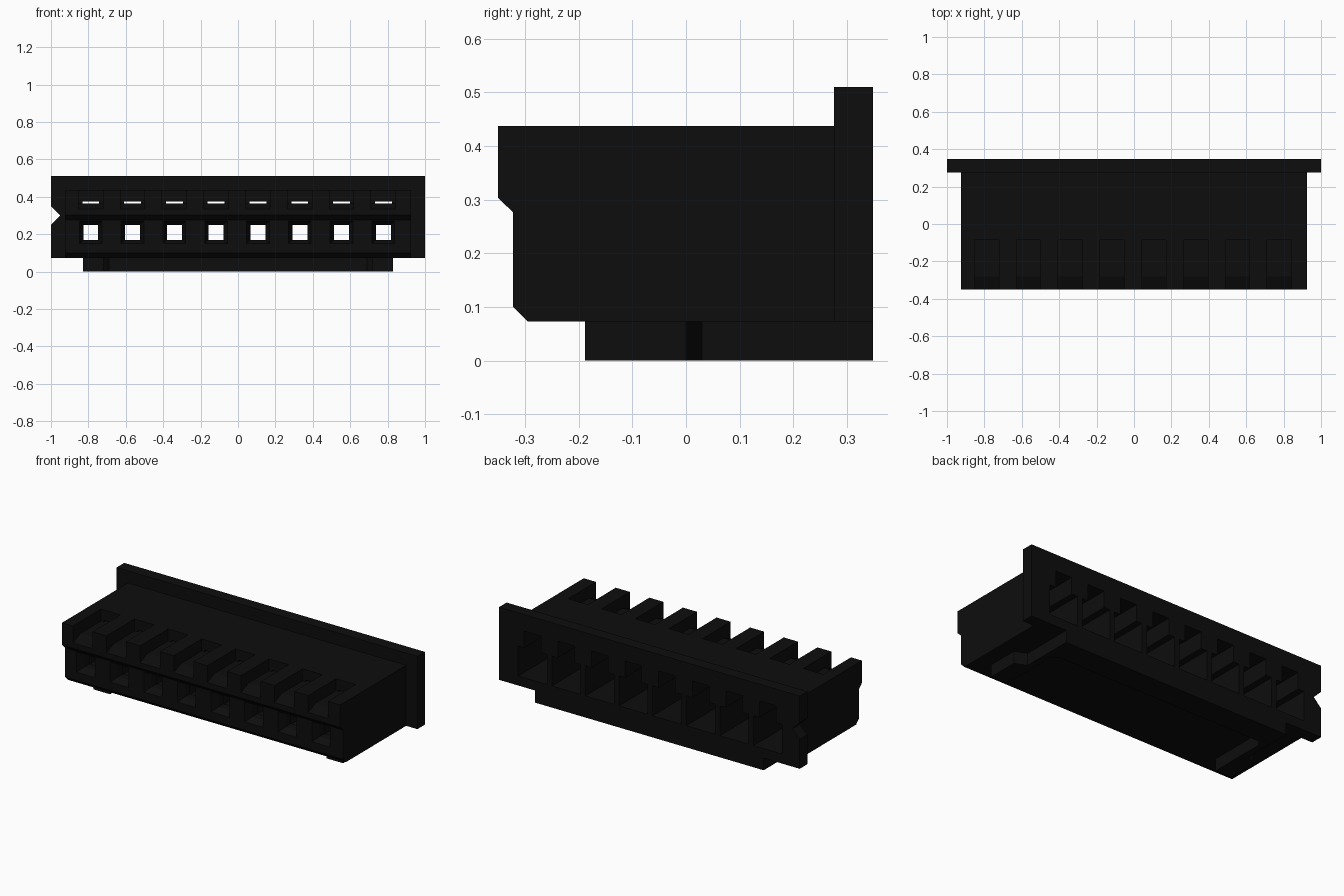
import bpy, bmesh

if "Cube" in bpy.data.objects:
    bpy.data.objects.remove(bpy.data.objects["Cube"])

black = bpy.data.materials.new("black_plastic")
black.diffuse_color = (0.004, 0.004, 0.004, 1)
black.use_nodes = True
black.node_tree.nodes["Principled BSDF"].inputs["Base Color"].default_value = black.diffuse_color
PITCH = 0.2235
CENTRES = [(i - 3.5) * PITCH - 0.005 for i in range(8)]


def add_prism(bm, pts, lo, hi, axis):
    """Extrude a profile: axis x uses (y, z), axis y uses (x, z), axis z uses (x, y)."""
    def put(p, t):
        return {"x": (t, p[0], p[1]), "y": (p[0], t, p[1]), "z": (p[0], p[1], t)}[axis]
    a = [bm.verts.new(put(p, lo)) for p in pts]
    b = [bm.verts.new(put(p, hi)) for p in pts]
    bm.faces.new(a)
    bm.faces.new(b[::-1])
    n = len(pts)
    for i in range(n):
        j = (i + 1) % n
        bm.faces.new((a[i], b[i], b[j], a[j]))


def add_frustum(bm, x, near, far):
    """Funnel between two rectangles given as (y, half width, z low, z high)."""
    rings = []
    for y, w, z0, z1 in (near, far):
        rings.append([bm.verts.new((x + s * w, y, z))
                      for s, z in ((-1, z0), (1, z0), (1, z1), (-1, z1))])
    a, b = rings
    bm.faces.new(a)
    bm.faces.new(b[::-1])
    for i in range(4):
        j = (i + 1) % 4
        bm.faces.new((a[i], b[i], b[j], a[j]))


def make(name, build):
    bm = bmesh.new()
    build(bm)
    bmesh.ops.recalc_face_normals(bm, faces=bm.faces)
    me = bpy.data.meshes.new(name)
    bm.to_mesh(me)
    bm.free()
    me.materials.append(black)
    ob = bpy.data.objects.new(name, me)
    bpy.context.collection.objects.link(ob)
    return ob


def combine(target, tool, op="DIFFERENCE"):
    tool.hide_render = True
    mod = target.modifiers.new("combine", "BOOLEAN")
    mod.object, mod.operation, mod.solver = tool, op, "EXACT"
    bpy.context.view_layer.objects.active = target
    bpy.ops.object.modifier_apply(modifier=mod.name)
    bpy.data.objects.remove(tool)


def rect(x0, x1, y0, y1):
    return [(x0, y0), (x1, y0), (x1, y1), (x0, y1)]


# Stepped body and rear flange with a keying notch on its left edge
housing = make("housing", lambda bm: add_prism(bm, [
    (-0.35, 0.437), (-0.35, 0.303), (-0.322, 0.276), (-0.322, 0.1),
    (-0.295, 0.073), (0.30, 0.073), (0.30, 0.437)], -0.925, 0.925, "x"))
flange = make("flange", lambda bm: add_prism(bm, [
    (-1, 0.073), (1, 0.073), (1, 0.51), (-1, 0.51),
    (-1, 0.35), (-0.95, 0.30), (-1, 0.25)], 0.276, 0.348, "y"))
combine(housing, flange, "UNION")


# Each terminal position gets the same set of openings
def cut_all(build_one):
    def build(bm):
        for c in CENTRES:
            build_one(bm, c)
    combine(housing, make("cutter", build))


# Rear cavity: wide box with a narrower slot above
cut_all(lambda bm, c: add_prism(bm, [
    (c - 0.095, 0.13), (c + 0.095, 0.13), (c + 0.095, 0.31), (c + 0.055, 0.31),
    (c + 0.055, 0.41), (c - 0.055, 0.41), (c - 0.055, 0.31), (c - 0.095, 0.31)],
    -0.03, 0.4, "y"))
# Forward part of the cavity
cut_all(lambda bm, c: add_prism(bm, rect(c - 0.085, c + 0.085, 0.13, 0.30), -0.23, 0.0, "y"))
# Pin hole and its funnel mouth
cut_all(lambda bm, c: add_prism(bm, rect(c - 0.04, c + 0.04, 0.17, 0.25), -0.4, -0.2, "y"))
cut_all(lambda bm, c: add_frustum(bm, c, (-0.333, 0.066, 0.144, 0.276), (-0.28, 0.04, 0.17, 0.25)))
# Latch slot, open at the top and front, with a ramped floor
cut_all(lambda bm, c: add_prism(bm, [
    (-0.4, 0.335), (-0.35, 0.335), (-0.28, 0.365), (-0.085, 0.365),
    (-0.085, 0.5), (-0.4, 0.5)], c - 0.065, c + 0.065, "x"))
# Thin window joining latch slot and cavity
cut_all(lambda bm, c: add_prism(bm, rect(c - 0.045, c + 0.045, 0.365, 0.375), -0.12, 0.0, "y"))

# Foot: wider front arms around an open recess, narrower solid rear
half = [(0.76, 0.348), (0.76, 0.03), (0.83, 0.0), (0.83, -0.188),
        (0.72, -0.188), (0.72, 0.17), (0.69, 0.20)]
foot = make("foot", lambda bm: add_prism(
    bm, half + [(-x, y) for x, y in reversed(half)], 0.0, 0.073, "z"))
